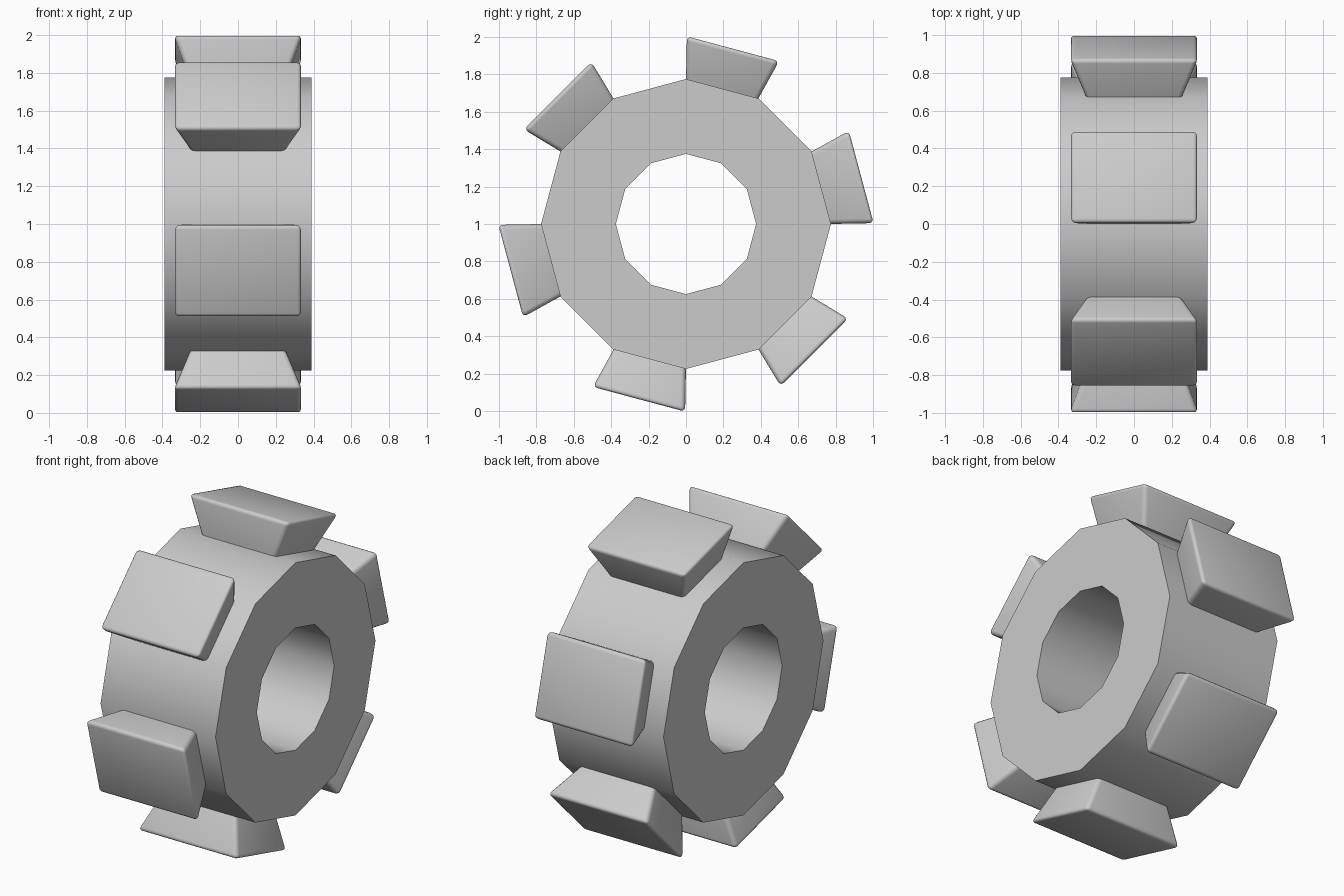
import bpy
import bmesh
from math import cos, sin, radians
from mathutils import Vector

cube = bpy.data.objects.get("Cube")
if cube:
    bpy.data.objects.remove(cube, do_unlink=True)

SIDES = 12
OUTER, INNER, HALF_WIDTH = 0.775, 0.375, 0.39
CENTRE = Vector((0, 0, 1))

grey = bpy.data.materials.new("plain_grey")
grey.use_nodes = True
grey.diffuse_color = (0.6, 0.6, 0.6, 1)
grey.node_tree.nodes["Principled BSDF"].inputs["Base Color"].default_value = (0.6, 0.6, 0.6, 1)


def finish(bm, name):
    """Turn a bmesh into a smooth-shaded object."""
    bmesh.ops.recalc_face_normals(bm, faces=bm.faces)
    mesh = bpy.data.meshes.new(name)
    bm.to_mesh(mesh)
    bm.free()
    mesh.materials.append(grey)
    obj = bpy.data.objects.new(name, mesh)
    bpy.context.collection.objects.link(obj)
    bpy.ops.object.select_all(action='DESELECT')
    obj.select_set(True)
    bpy.context.view_layer.objects.active = obj
    bpy.ops.object.shade_smooth_by_angle(angle=radians(50))
    return obj


def polar(x, radius, angle, slide=0.0):
    """Point at a radius in the wheel plane, slid along the tangent."""
    out = Vector((0, cos(angle), sin(angle)))
    along = Vector((0, sin(angle), -cos(angle)))
    return CENTRE + Vector((x, 0, 0)) + out * radius + along * slide


# Wheel ring: rectangular section swept round twelve sides, rims rounded
bm = bmesh.new()
section = [(-HALF_WIDTH, INNER), (HALF_WIDTH, INNER),
           (HALF_WIDTH, OUTER), (-HALF_WIDTH, OUTER)]
loops = [[bm.verts.new(polar(x, r, radians(360 * i / SIDES))) for x, r in section]
         for i in range(SIDES)]
for i in range(SIDES):
    a, b = loops[i], loops[(i + 1) % SIDES]
    for j in range(4):
        k = (j + 1) % 4
        bm.faces.new((a[j], a[k], b[k], b[j]))
rims = [e for e in bm.edges
        if all(abs(n.normal.x) < 0.9 for n in e.link_faces) is False
        and len({round(n.calc_center_median().x, 3) for n in e.link_faces}) == 2]
bmesh.ops.bevel(bm, geom=rims, offset=0.04, segments=3, profile=0.5, affect='EDGES')
finish(bm, "wheel_ring")

# Teeth: flared blocks on every second side of the ring
for n in range(SIDES // 2):
    angle = radians(15 + 60 * n)
    bm = bmesh.new()
    levels = [(0.747, 0.255, 0.2), (0.97, 0.34, 0.255)]
    corners = [(-1, -1), (1, -1), (1, 1), (-1, 1)]
    low, top = [[bm.verts.new(polar(sx * w, r, angle, sy * t)) for sx, sy in corners]
                for r, w, t in levels]
    bm.faces.new(low)
    bm.faces.new(top)
    for j in range(4):
        k = (j + 1) % 4
        bm.faces.new((low[j], low[k], top[k], top[j]))
    bmesh.ops.recalc_face_normals(bm, faces=bm.faces)
    base = set(low)
    rounded = [e for e in bm.edges if not (e.verts[0] in base and e.verts[1] in base)]
    bmesh.ops.bevel(bm, geom=rounded, offset=0.025, segments=3, profile=0.5, affect='EDGES')
    finish(bm, f"tooth_{n + 1}")
